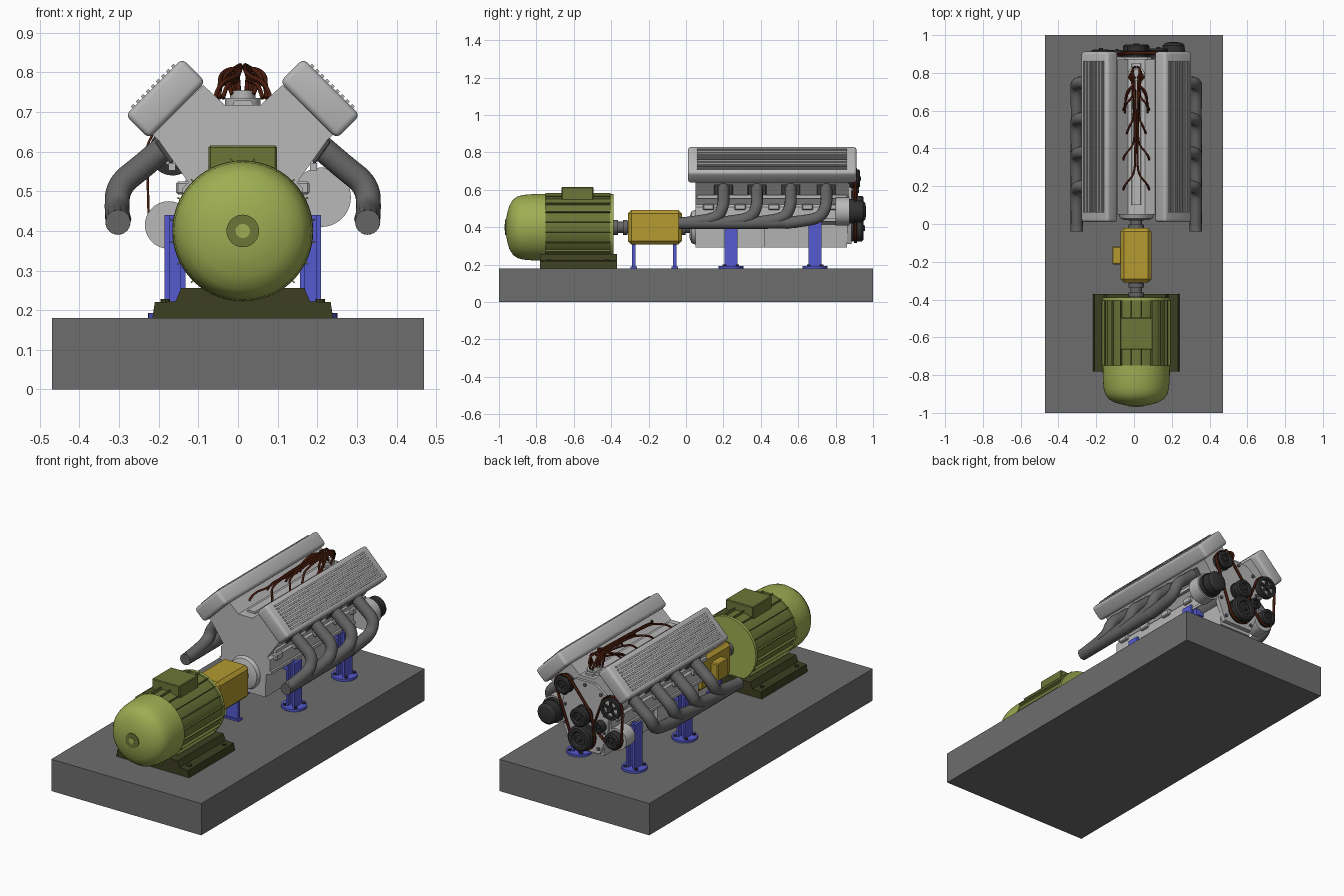
import bpy, bmesh, math
from mathutils import Vector, Matrix
from mathutils.geometry import convex_hull_2d

if "Cube" in bpy.data.objects:
    bpy.data.objects.remove(bpy.data.objects["Cube"])

CX = 0.012  # centre line of the machine


def mat(name, r, g, b):
    m = bpy.data.materials.new(name)
    m.diffuse_color = (r, g, b, 1)
    m.use_nodes = True
    m.node_tree.nodes["Principled BSDF"].inputs["Base Color"].default_value = m.diffuse_color
    return m


BASE = mat("base grey", .155, .155, .155)
METAL = mat("light cast metal", .48, .48, .48)
PIPE = mat("pipe grey", .13, .13, .13)
DARK = mat("pulley black", .03, .03, .03)
LIME = mat("light olive", .34, .42, .085)
OLIVE = mat("olive", .15, .18, .04)
MOSS = mat("dark olive", .045, .05, .015)
YELLOW = mat("yellow", .46, .32, .03)
BLUE = mat("blue", .09, .1, .62)
WIRE = mat("wire brown", .07, .012, .004)


def finish(name, bm, m):
    bmesh.ops.recalc_face_normals(bm, faces=bm.faces)
    me = bpy.data.meshes.new(name)
    bm.to_mesh(me)
    bm.free()
    me.materials.append(m)
    me.shade_smooth()
    me.set_sharp_from_angle(angle=math.radians(32))
    ob = bpy.data.objects.new(name, me)
    bpy.context.collection.objects.link(ob)
    return ob


def box(name, x, y, z, m, bevel=0, seg=1, rot=0):
    """Box from ranges; rot turns it about the y axis through its centre."""
    c = Vector((sum(x) / 2, sum(y) / 2, sum(z) / 2))
    size = (abs(x[1] - x[0]), abs(y[1] - y[0]), abs(z[1] - z[0]))
    bm = bmesh.new()
    bmesh.ops.create_cube(bm, size=1)
    bmesh.ops.scale(bm, vec=size, verts=bm.verts)
    if bevel:
        bmesh.ops.bevel(bm, geom=bm.edges[:], offset=bevel, segments=seg, affect='EDGES', profile=.5)
    bm.transform(Matrix.Translation(c) @ Matrix.Rotation(rot, 4, 'Y'))
    return finish(name, bm, m)


def lathe(name, x, z, prof, m, n=40, upright=False, y=0):
    """Revolve (along, radius) points about a y axis at x,z (or a z axis at x,y)."""
    bm = bmesh.new()
    rings = []
    for a, r in prof:
        ring = []
        for i in range(n):
            t = 2 * math.pi * i / n
            u, v = r * math.cos(t), r * math.sin(t)
            ring.append(bm.verts.new((x + u, y + v, a) if upright else (x + u, a, z + v)))
        rings.append(ring)
    for p, q in zip(rings, rings[1:]):
        for i in range(n):
            bm.faces.new((p[i], p[(i + 1) % n], q[(i + 1) % n], q[i]))
    bm.faces.new(rings[0])
    bm.faces.new(rings[-1])
    return finish(name, bm, m)


def cyl(name, x, z, y0, y1, r, m, n=40):
    return lathe(name, x, z, [(y0, r), (y1, r)], m, n)


def post(name, x, y, z0, z1, r, m, n=24):
    return lathe(name, x, 0, [(z0, r), (z1, r)], m, n, True, y)


def prism(name, half, y0, y1, m):
    """Extrude a mirrored half profile of (dx, z) along y."""
    pts = [(CX + a, z) for a, z in half] + [(CX - a, z) for a, z in reversed(half) if a > 0]
    bm = bmesh.new()
    f = bm.faces.new([bm.verts.new((a, y0, z)) for a, z in pts])
    r = bmesh.ops.extrude_face_region(bm, geom=[f])
    bmesh.ops.translate(bm, vec=(0, y1 - y0, 0), verts=[v for v in r['geom'] if isinstance(v, bmesh.types.BMVert)])
    return finish(name, bm, m)


def tube(name, pts, r, m, res=3):
    cu = bpy.data.curves.new(name, 'CURVE')
    cu.dimensions = '3D'
    sp = cu.splines.new('NURBS')
    sp.points.add(len(pts) - 1)
    for p, c in zip(sp.points, pts):
        p.co = (*c, 1)
    sp.order_u, sp.use_endpoint_u, sp.resolution_u = 3, True, 6
    cu.bevel_depth, cu.bevel_resolution, cu.use_fill_caps = r, res, True
    cu.materials.append(m)
    ob = bpy.data.objects.new(name, cu)
    bpy.context.collection.objects.link(ob)
    bpy.ops.object.select_all(action='DESELECT')
    ob.select_set(True)
    bpy.context.view_layer.objects.active = ob
    bpy.ops.object.convert(target='MESH')
    return ob


# Test bed
box("base_slab", (-.47, .47), (-1, 1), (0, .18), BASE)

# Electric motor
lathe("motor_fan_cowl", CX, .4, [(-.963, .04), (-.956, .075), (-.945, .115), (-.925, .148), (-.9, .165),
                                 (-.87, .173), (-.82, .177), (-.75, .178)], LIME, 56)
cyl("motor_hub_ring", CX, .4, -.967, -.95, .041, OLIVE)
cyl("motor_hub_screw", CX, .4, -.97, -.95, .018, LIME)
cyl("motor_body", CX, .4, -.75, -.40, .171, OLIVE, 56)
cyl("motor_end_shield", CX, .4, -.405, -.388, .178, LIME, 56)
for i in range(20):
    a = 2 * math.pi * (i + .5) / 20
    fx, fz = CX + .173 * math.sin(a), .4 + .173 * math.cos(a)
    box("motor_fin", (fx - .002, fx + .002), (-.75, -.405), (fz - .012, fz + .012), OLIVE, rot=a)
box("terminal_box", (CX - .086, CX + .086), (-.665, -.495), (.53, .615), OLIVE, .004)
prism("motor_foot", [(.228, .18), (.222, .22), (.17, .222), (.155, .256)], -.78, -.37, MOSS)
for s in (-1, 1):
    for y in (-.73, -.42):
        post("motor_foot_bolt", CX + s * .195, y, .215, .228, .012, MOSS, 8)

# Shaft and torque coupling
cyl("drive_shaft", CX, .4, -.39, .06, .03, PIPE)
for y in (-.375, -.325, -.015, .03):
    cyl("shaft_collar", CX, .4, y - .012, y + .012, .04, PIPE)
box("coupling_housing", (CX - .084, CX + .08), (-.31, -.022), (.308, .492), YELLOW, .018)
box("coupling_switch_box", (-.115, -.06), (-.215, -.12), (.345, .445), YELLOW, .005)
for y in (-.28, -.06):
    box("coupling_leg", (CX - .035, CX + .035), (y - .009, y + .009), (.18, .31), BLUE)
    box("coupling_leg_foot", (CX - .045, CX + .045), (y - .018, y + .018), (.18, .19), BLUE)

# Engine block, sump and front cover
prism("engine_block", [(0, .718), (.045, .718), (.10, .768), (.228, .643), (.212, .628), (.137, .522),
                       (.152, .508), (.152, .43), (.12, .415)], .05, .87, METAL)
prism("sump_deep", [(.128, .42), (.125, .292)], .05, .42, METAL)
prism("sump_shallow", [(.11, .42), (.1, .292)], .42, .86, METAL)
prism("front_cover", [(.06, .70), (.13, .65), (.145, .52), (.14, .43), (.09, .31)], .86, .885, METAL)
prism("valley_cover", [(.028, .71), (.022, .729)], .1, .85, METAL)
lathe("rear_flange", CX, .4, [(.02, .06), (.03, .085), (.055, .095)], METAL)
for dx, z in ((.1, .65), (.125, .6), (.125, .54), (.12, .44), (.085, .34), (0, .68)):
    for s in (-1, 1):
        cyl("cover_bolt", CX + s * dx, z, .88, .894, .009, PIPE, 8)

for s in (-1, 1):
    side = "right" if s > 0 else "left"
    # Rocker cover with lengthwise ribs, tilted 45 degrees
    rot = s * math.pi / 4
    bx, bz = CX + s * .195, .734
    box(side + "_rocker_cover", (bx - .1015, bx + .1015), (.01, .912), (bz - .042, bz + .042), METAL, .016, 3, rot)
    c = math.sqrt(.5)
    for i in range(9):
        t = -.072 + .018 * i
        rx, rz = bx + s * c * (t + .043), bz + c * (.043 - t)
        box("cover_rib", (rx - .0045, rx + .0045), (.06, .862), (rz - .005, rz + .005), METAL, rot=rot)
    # Block side ribs and bolts
    box(side + "_block_rail", (CX + s * .14, CX + s * .163), (.05, .87), (.43, .446), METAL)
    box(side + "_head_rail", (CX + s * .17, CX + s * .187), (.06, .86), (.553, .572), METAL)
    for y in (.12, .29, .47, .65, .8):
        box("block_boss", (CX + s * .12, CX + s * .168), (y - .03, y + .03), (.492, .525), METAL, .005)
    # Exhaust manifold
    tube(side + "_exhaust_collector", [(CX + s * .315, -.04, .422), (CX + s * .315, .2, .422),
                                       (CX + s * .315, .5, .424), (CX + s * .313, .6, .43)], .032, PIPE, 4)
    for y in (.2, .38, .56, .75):
        box("exhaust_flange", (CX + s * .198 - .006, CX + s * .198 + .006), (y - .05, y + .05),
            (.565, .635), PIPE, .004, 1, s * .62)
        tube(side + "_exhaust_runner", [(CX + s * .185, y, .622), (CX + s * .25, y, .565), (CX + s * .315, y, .515),
                                        (CX + s * .318, y - .03, .45), (CX + s * .315, y - .15, .43),
                                        (CX + s * .315, y - .22, .422)], .032, PIPE, 4)
    # Engine stands: H posts on round feet
    for y in (.24, .69):
        for dx in (.145, .185):
            box("stand_flange", (CX + s * dx, CX + s * (dx + .012)), (y - .035, y + .035), (.18, .44), BLUE)
        box("stand_web", (CX + s * .15, CX + s * .19), (y - .008, y + .008), (.18, .44), BLUE)
        box("stand_bracket", (CX + s * .1, CX + s * .15), (y - .035, y + .035), (.395, .44), BLUE)
        post("stand_foot", CX + s * .172, y, .18, .193, .067, BLUE, 32)
        for i in range(4):
            a = math.pi / 4 + i * math.pi / 2
            post("foot_bolt", CX + s * .172 + .05 * math.cos(a), y + .05 * math.sin(a), .19, .2, .009, DARK, 8)

# Accessories: bodies and pulleys (x, z, radius, front end)
cyl("alternator_body", .21, .485, .80, .875, .075, METAL)
cyl("alternator_fan", .21, .485, .875, .90, .066, DARK)
lathe("alternator_nose", .21, .485, [(.90, .06), (.945, .058), (.958, .045), (.963, .02)], DARK)
cyl("pump_body", -.175, .415, .79, .87, .06, METAL)
cyl("upper_idler_body", .13, .66, .86, .885, .03, METAL)
cyl("fan_bearing", -.165, .6, .80, .89, .035, METAL)
PULLEYS = {"upper": (.13, .66, .05, .93), "water_pump": (.015, .515, .052, .95), "crank": (.012, .395, .07, .95),
           "idler": (-.09, .475, .032, .92), "lower": (-.175, .42, .045, .925)}
for name, (x, z, r, y) in PULLEYS.items():
    lathe(name + "_pulley", x, z, [(.875, r), (.895, r), (.9, r * .93), (.91, r * .93), (.915, r),
                                   (y - .008, r), (y, r * .85), (y, r * .6), (y - .01, r * .5),
                                   (y - .01, r * .25), (y + .006, r * .22)], DARK)
# Spoked pulley
lathe("spoked_pulley_rim", -.165, .6, [(.885, .06), (.92, .06), (.92, .046), (.9, .044)], DARK)
cyl("spoked_pulley_web", -.165, .6, .895, .905, .045, METAL)
cyl("spoked_pulley_hub", -.165, .6, .89, .925, .017, DARK, 20)
for i in range(5):
    a = 2 * math.pi * i / 5
    px, pz = -.165 + .03 * math.sin(a), .6 + .03 * math.cos(a)
    box("pulley_spoke", (px - .006, px + .006), (.9, .917), (pz - .02, pz + .02), DARK, rot=a)


# Drive belts: ribbons round the hull of the pulleys
def belt(name, discs, y0, y1):
    pts = [Vector((x + (r + .002) * math.cos(t * math.pi / 16), z + (r + .002) * math.sin(t * math.pi / 16)))
           for x, z, r in discs for t in range(32)]
    hull = [pts[i] for i in convex_hull_2d(pts)]
    bm = bmesh.new()
    a = [bm.verts.new((p.x, y0, p.y)) for p in hull]
    b = [bm.verts.new((p.x, y1, p.y)) for p in hull]
    for i in range(len(a)):
        j = (i + 1) % len(a)
        bm.faces.new((a[i], a[j], b[j], b[i]))
    ob = finish(name, bm, WIRE)
    mod = ob.modifiers.new("thickness", 'SOLIDIFY')
    mod.thickness, mod.offset = .006, 1


belt("long_belt", [PULLEYS[k][:3] for k in ("upper", "water_pump", "crank")], .898, .913)
belt("fan_belt", [(-.165, .6, .06), PULLEYS["lower"][:3], PULLEYS["idler"][:3]], .89, .905)

# Distributor and ignition leads
post("distributor", CX, .79, .70, .735, .045, METAL)
post("distributor_cap", CX, .79, .735, .755, .032, METAL)
for i, y in enumerate((.18, .34, .48, .6)):
    for s in (-1, 1):
        k = .006 + .007 * i
        top = .822 - .006 * i
        x_out = .07 if i != 2 else .05
        tube("ignition_lead", [(CX + s * k, .83 - .02 * i, .745), (CX + s * (k + .02), .83 - .015 * i, .80),
                               (CX + s * k, .76, top), (CX + s * k * .7, y + .16, top - .012),
                               (CX + s * .012, y + .08, top - .03), (CX + s * (x_out - .01), y + .03, .775),
                               (CX + s * x_out, y, .735)], .0055, WIRE, 2)
for s in (-1, 1):
    for j in range(2):
        tube("coil_lead", [(CX + s * .01, .78 - .05 * j, .755), (CX + s * .012, .74, .815),
                           (CX + s * (.04 + .015 * j), .7, .80), (CX + s * .058, .66 - .04 * j, .77),
                           (CX + s * .06, .62 - .03 * j, .735)], .0055, WIRE, 2)
